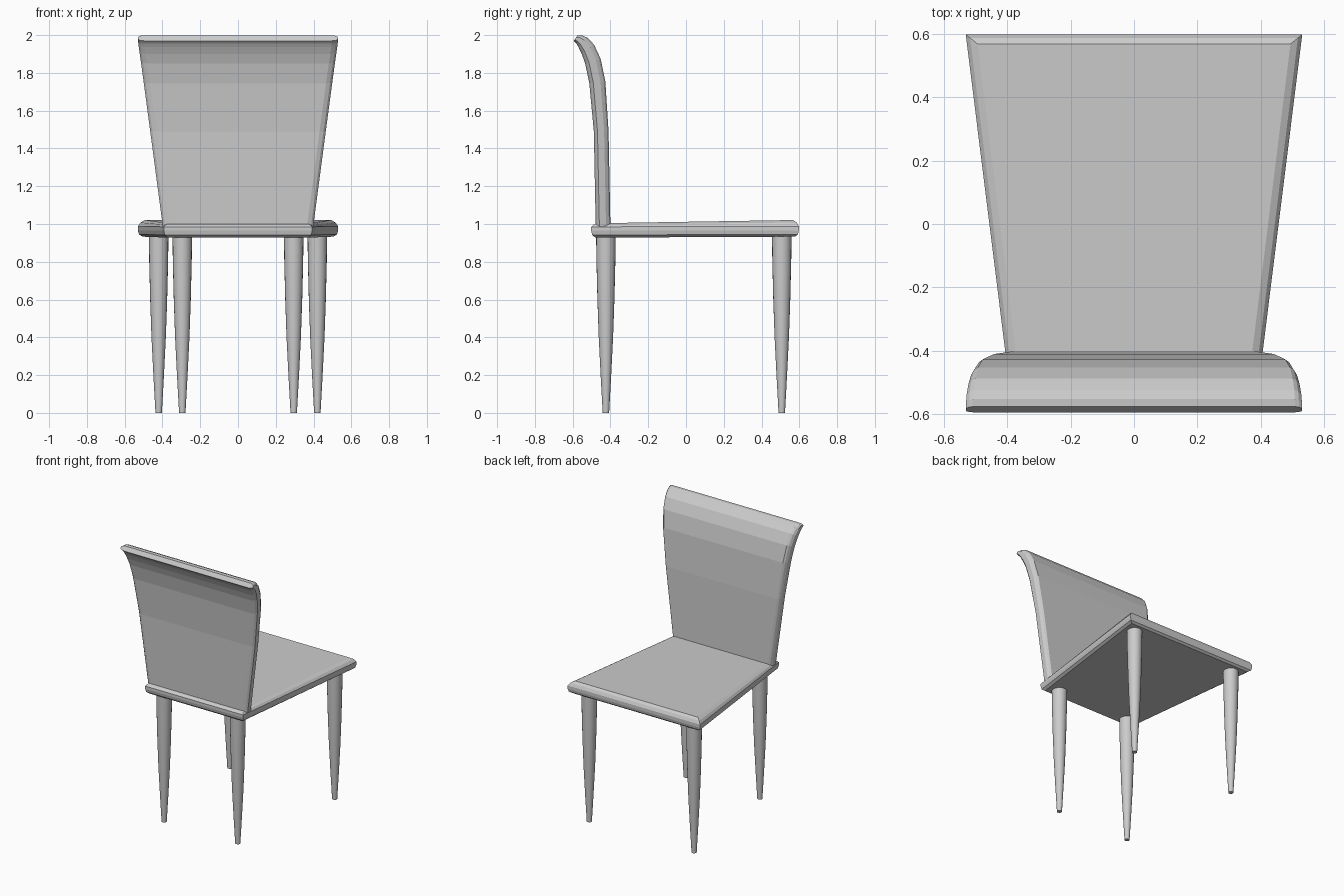
import bpy, bmesh, math

if "Cube" in bpy.data.objects:
    bpy.data.objects.remove(bpy.data.objects["Cube"])


def loft(name, rings, smooth=False):
    """Skin a list of equal-length closed rings and cap both ends."""
    bm = bmesh.new()
    vr = [[bm.verts.new(p) for p in ring] for ring in rings]
    n = len(vr[0])
    for a, b in zip(vr, vr[1:]):
        for i in range(n):
            j = (i + 1) % n
            f = bm.faces.new((a[i], a[j], b[j], b[i]))
            f.smooth = smooth
    bm.faces.new(vr[0])
    bm.faces.new(vr[-1])
    bmesh.ops.recalc_face_normals(bm, faces=bm.faces[:])
    me = bpy.data.meshes.new(name)
    bm.to_mesh(me)
    bm.free()
    ob = bpy.data.objects.new(name, me)
    bpy.context.collection.objects.link(ob)
    return ob


# Seat: trapezoid slab with rounded rim, (inset, z at back, z at front)
seat_levels = [(0.022, 0.928, 0.933), (0.005, 0.942, 0.945), (0.0, 0.965, 0.965),
               (0.0, 0.985, 0.988), (0.012, 0.996, 1.008), (0.033, 1.004, 1.021)]
rings = []
for d, zb, zf in seat_levels:
    yb, yf = -0.502 + d, 0.597 - d * 0.9
    wb, wf = 0.393 + 0.125 * d - d, 0.53 - 0.125 * d - d
    rings.append([(-wb, yb, zb), (wb, yb, zb), (wf, yf, zf), (-wf, yf, zf)])
loft("seat", rings)

# Backrest: stations as rear (y, z) and front (y, z), curling back at the top
stations = [(-0.478, 0.985, -0.400, 0.985), (-0.488, 1.49, -0.410, 1.49),
            (-0.512, 1.745, -0.427, 1.755), (-0.534, 1.85, -0.452, 1.875),
            (-0.552, 1.90, -0.487, 1.95), (-0.570, 1.938, -0.523, 1.987),
            (-0.580, 1.955, -0.552, 1.999), (-0.594, 1.970, -0.575, 1.998)]
section = [(0.0, 0.033), (0.1, 0.012), (0.25, 0.0), (0.7, 0.0), (0.9, 0.010), (1.0, 0.022)]
rings = []
for yb, zb, yf, zf in stations:
    half = []
    for t, d in section:
        y, z = yb + (yf - yb) * t, zb + (zf - zb) * t
        w = 0.398 + 0.132 * ((zb + zf) / 2 - 0.985)
        half.append((w - d, y, z))
    rings.append(half + [(-x, y, z) for x, y, z in reversed(half)])
loft("backrest", rings)

# Legs: round, gently curved taper
leg_profile = [(0.0, 0.017), (0.2, 0.028), (0.4, 0.038), (0.6, 0.045),
               (0.8, 0.050), (0.95, 0.052)]
SIDES = 20
for label, x, y in (("back", 0.295, -0.424), ("front", 0.42, 0.507)):
    for side, s in (("left", -1), ("right", 1)):
        rings = [[(s * x + r * math.cos(2 * math.pi * k / SIDES),
                   y + r * math.sin(2 * math.pi * k / SIDES), z)
                  for k in range(SIDES)] for z, r in leg_profile]
        loft(f"{label}_leg_{side}", rings, smooth=True)
